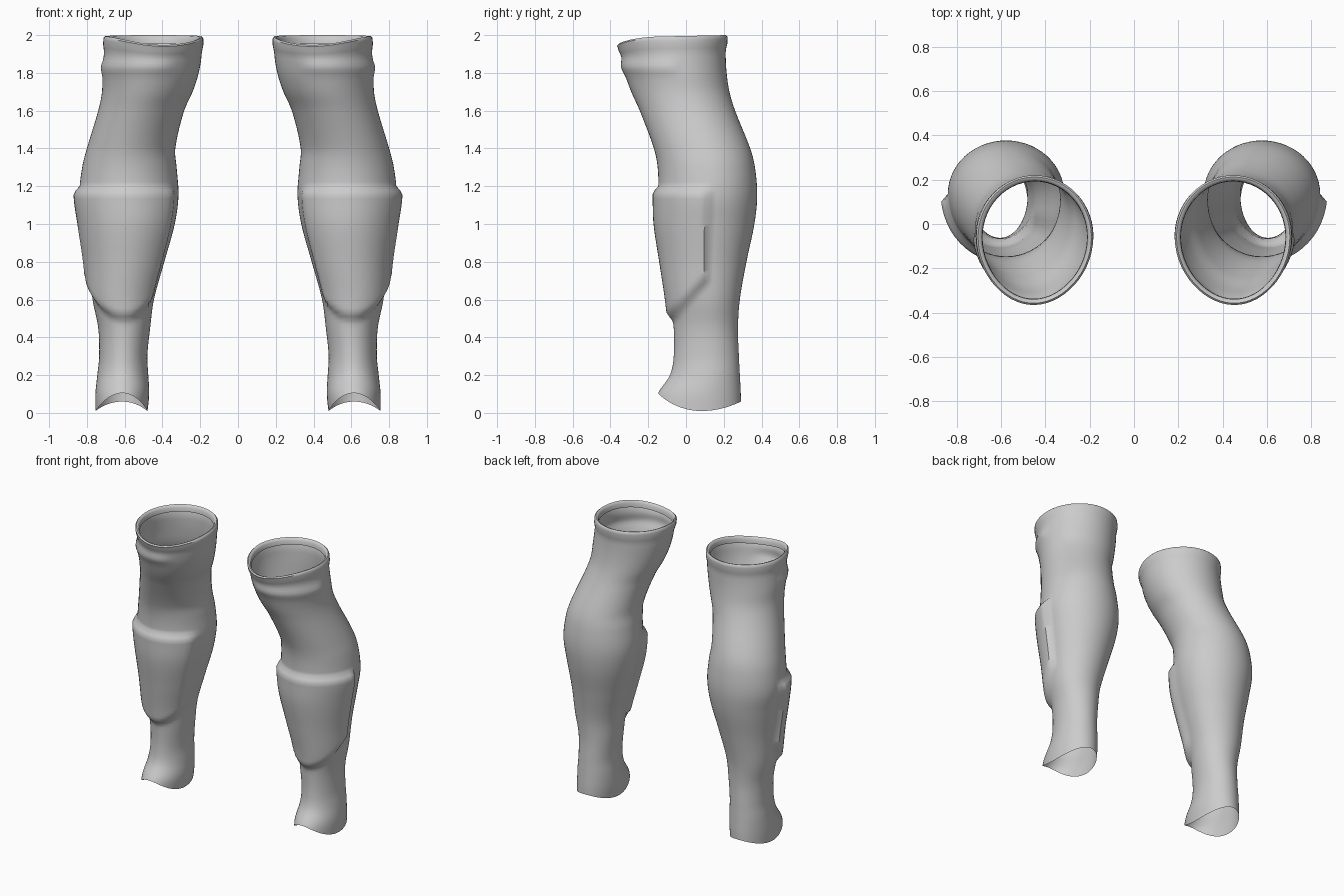
import bpy, bmesh, math

if "Cube" in bpy.data.objects:
    bpy.data.objects.remove(bpy.data.objects["Cube"])

# Leg profile: z, inner x, outer x, front y, back y
ROWS = [
    (0.00, .480, .755, -.170, .290), (0.10, .470, .755, -.150, .290),
    (0.20, .475, .745, -.085, .285), (0.30, .480, .735, -.065, .280),
    (0.45, .465, .740, -.065, .275), (0.60, .445, .770, -.080, .285),
    (0.80, .390, .790, -.110, .320), (1.00, .335, .820, -.140, .362),
    (1.15, .315, .840, -.145, .377), (1.30, .325, .825, -.150, .365),
    (1.40, .332, .800, -.170, .340), (1.60, .285, .740, -.245, .260),
    (1.70, .240, .720, -.290, .230), (1.80, .208, .718, -.325, .215),
    (1.90, .192, .710, -.345, .210), (2.00, .192, .703, -.370, .212)]
SEG, RINGS = 56, 90


def smooth(a, b, v):
    t = min(1, max(0, (v - a) / (b - a)))
    return t * t * (3 - 2 * t)


def profile(z):
    """Smooth (Hermite) interpolation of the profile rows."""
    z = min(2, max(0, z))
    i = next(k for k in range(len(ROWS) - 1) if z <= ROWS[k + 1][0])
    p, q = ROWS[i], ROWS[i + 1]
    o, r = ROWS[max(i - 1, 0)], ROWS[min(i + 2, len(ROWS) - 1)]
    h = q[0] - p[0]
    t = (z - p[0]) / h
    out = []
    for k in range(1, 5):
        m0 = (q[k] - o[k]) / (q[0] - o[0]) * h
        m1 = (r[k] - p[k]) / (r[0] - p[0]) * h
        out.append((2*t**3 - 3*t*t + 1) * p[k] + (t**3 - 2*t*t + t) * m0
                   + (3*t*t - 2*t**3) * q[k] + (t**3 - t*t) * m1)
    return out


def point(u, a, inset=0.0, drop=0.0):
    """Surface point at height parameter u and angle a (front is -90 degrees)."""
    c, s = math.cos(a), math.sin(a)
    # arched ankle hem and slightly dipping top hem
    hem = 0.01 + (0.095 if s < 0 else 0.05) * s * s
    dip = -0.04 * max(0, math.cos(a + math.radians(105))) ** 2 - 0.012 * (1 - s) / 2
    z = u + hem * max(0, 1 - u / 0.4) + dip * max(0, 1 - (2 - u) / 0.2)
    xi, xo, yf, yb = profile(z)
    cx, rx = (xi + xo) / 2, (xo - xi) / 2
    cy = (yf + yb) / 2 + 0.02
    ry = yb - cy if s > 0 else cy - yf
    # raised shin panel with a crisp top edge and rounded bottom
    off = -inset
    phi = abs(a + math.pi / 2)
    phi = min(phi, 2 * math.pi - phi)
    low = 0.475 + 0.09 * min(phi, 1.2) ** 2
    off += (0.032 * smooth(low, low + 0.06, z) * (1 - smooth(1.16, 1.205, z))
            * (1 - smooth(0.85, 1.25, phi)))
    # kneecap fold and rolled top lip
    off += 0.012 * math.exp(-((z - 1.83) / 0.035) ** 2) * (1 - smooth(0.2, 0.7, phi))
    off += 0.008 * smooth(1.92, 1.95, u)
    narrow = 1 - 0.09 * s * s * smooth(1.4, 1.9, z) if s < 0 else 1
    return (cx + (rx + off) * c * narrow, cy + (ry + off) * s, z - drop)


# Leg sleeve: lofted rings, then a lip folded inwards at the top
bm = bmesh.new()
levels = [(2 * i / RINGS, 0, 0) for i in range(RINGS)]
levels += [(2, 0, 0.008), (2, 0.008, 0), (2, 0.018, 0.003), (2, 0.026, 0.015), (2, 0.028, 0.045)]
rings = [[bm.verts.new(point(u, 2 * math.pi * j / SEG, ins, d)) for j in range(SEG)]
         for u, ins, d in levels]
for lo, hi in zip(rings, rings[1:]):
    for j in range(SEG):
        k = (j + 1) % SEG
        bm.faces.new((lo[j], lo[k], hi[k], hi[j]))
mesh = bpy.data.meshes.new("leg_sleeves")
bm.to_mesh(mesh)
bm.free()
legs = bpy.data.objects.new("leg_sleeves", mesh)
bpy.context.collection.objects.link(legs)
bpy.context.view_layer.objects.active = legs
legs.select_set(True)
bpy.ops.object.shade_smooth_by_angle(angle=math.radians(50))

# Matching leg on the other side
mirror = legs.modifiers.new("other_leg", 'MIRROR')
mirror.use_mirror_merge = False
